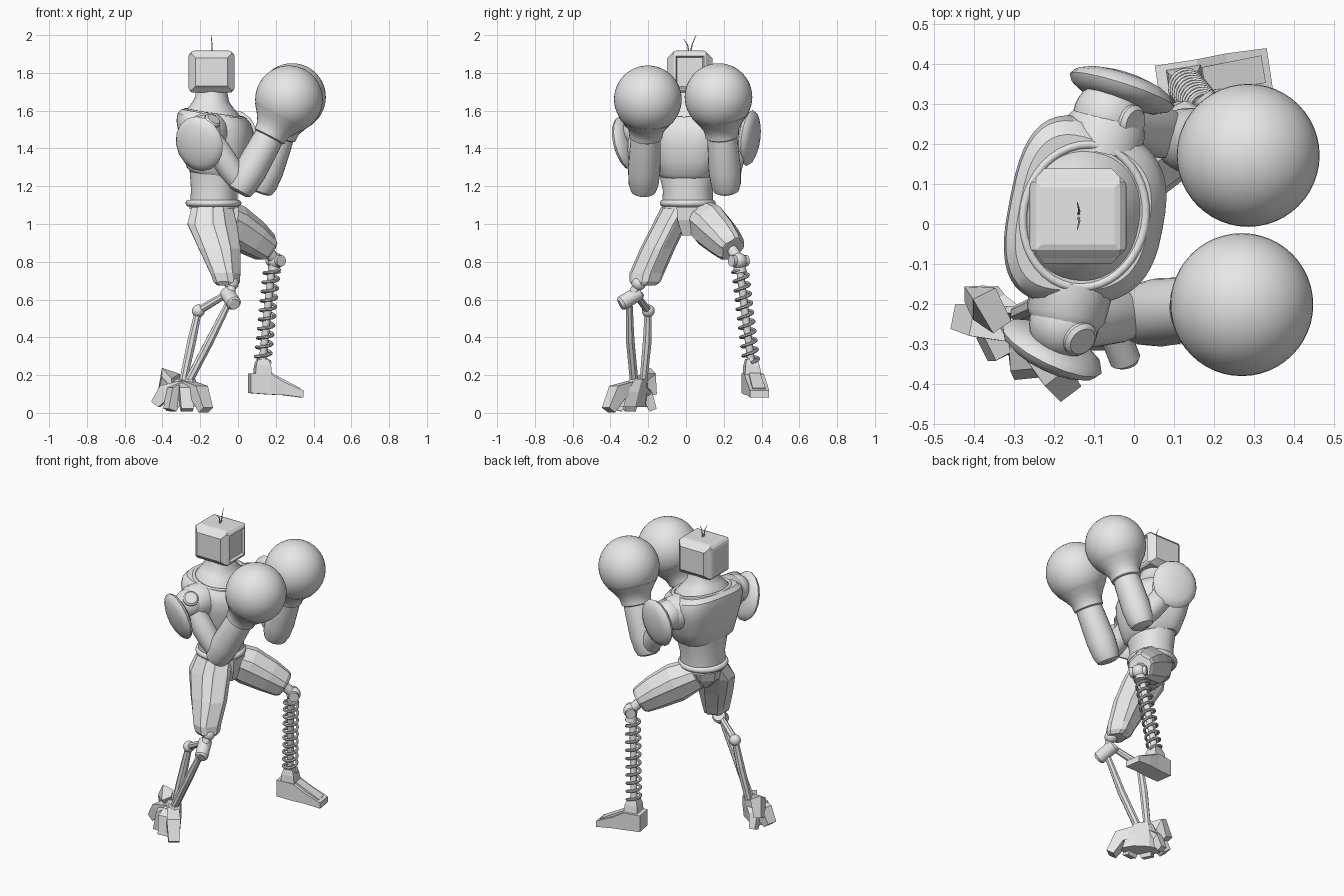
import bpy, bmesh
from math import sin, cos, pi
from mathutils import Vector as V

cube = bpy.data.objects.get("Cube")
if cube:
    bpy.data.objects.remove(cube)

grey = bpy.data.materials.new("plain_grey")
grey.use_nodes = True
grey.diffuse_color = (0.8, 0.8, 0.8, 1)
grey.node_tree.nodes["Principled BSDF"].inputs["Base Color"].default_value = (0.8, 0.8, 0.8, 1)


def finish(name, bm, smooth=True):
    """Turn a bmesh into a named, coloured object."""
    bmesh.ops.recalc_face_normals(bm, faces=bm.faces[:])
    me = bpy.data.meshes.new(name)
    bm.to_mesh(me)
    bm.free()
    me.materials.append(grey)
    ob = bpy.data.objects.new(name, me)
    bpy.context.collection.objects.link(ob)
    if smooth:
        bpy.ops.object.select_all(action='DESELECT')
        ob.select_set(True)
        bpy.context.view_layer.objects.active = ob
        bpy.ops.object.shade_smooth_by_angle(angle=0.6)
    return ob


def loft(name, points, radii, n=24, ref=(0, 0, 1), axis=None, power=1.0, taper=0.0, smooth=True, panel=0):
    """Skin rounded or polygonal sections along a path; radii are (along ref, across)."""
    pts = [V(p) for p in points]
    bm = bmesh.new()
    rings = []
    for i, p in enumerate(pts):
        t = V(axis) if axis else pts[min(i + 1, len(pts) - 1)] - pts[max(i - 1, 0)]
        t.normalize()
        u = V(ref) - t * t.dot(V(ref))
        u.normalize()
        w = t.cross(u)
        r = radii[i] if isinstance(radii, list) else radii
        a, b = r if isinstance(r, tuple) else (r, r)
        k = 2 ** 0.5 if n == 4 else 1
        ring = []
        for j in range(n):
            ang = 2 * pi * (j + (0.5 if n <= 10 else 0)) / n
            c, s = cos(ang), sin(ang)
            c = abs(c) ** power * (1 if c > 0 else -1)
            s = abs(s) ** power * (1 if s > 0 else -1)
            ring.append(bm.verts.new(p + u * (c * a * k) + w * (s * b * k * (1 - taper * c))))
        rings.append(ring)
    strips = [[bm.faces.new((lo[j], lo[j - 1], hi[j - 1], hi[j])) for lo, hi in zip(rings, rings[1:])]
              for j in range(n)]
    bm.faces.new(rings[0])
    bm.faces.new(rings[-1])
    bmesh.ops.recalc_face_normals(bm, faces=bm.faces[:])
    if panel:
        for strip in strips[::2]:
            bmesh.ops.inset_region(bm, faces=strip, thickness=0.008, depth=panel)
    return finish(name, bm, smooth)


def ball(name, loc, r, scale=(1, 1, 1), facing=None, seg=32):
    bm = bmesh.new()
    bmesh.ops.create_uvsphere(bm, u_segments=seg, v_segments=seg // 2, radius=r)
    bmesh.ops.scale(bm, vec=scale, verts=bm.verts[:])
    ob = finish(name, bm)
    ob.location = loc
    if facing:
        ob.rotation_euler = V(facing).to_track_quat('Z', 'Y').to_euler()


def band(name, centre, rx, ry, thick, turn, tilt):
    """Closed band around the body, made from a curve."""
    cu = bpy.data.curves.new(name, 'CURVE')
    cu.dimensions = '3D'
    cu.bevel_depth = thick
    sp = cu.splines.new('POLY')
    sp.points.add(39)
    for i, p in enumerate(sp.points):
        a = 2 * pi * i / 40
        p.co = (rx * cos(a), ry * sin(a), 0, 1)
    sp.use_cyclic_u = True
    cu.materials.append(grey)
    ob = bpy.data.objects.new(name, cu)
    bpy.context.collection.objects.link(ob)
    ob.location = centre
    ob.rotation_euler = (0, tilt, turn)


UP = (0, 0, 1)
CHEST = (0.982, -0.19, 0)      # the way the chest points
TURN = -0.19
LEAN = (0.15, -0.03, 1)        # chest sections dip towards the front


# Torso: each row is height, x, y, half depth, half width
def body(name, rows, axis, power, taper=0.0):
    loft(name, [(x, y, z) for z, x, y, a, b in rows], [(a, b) for z, x, y, a, b in rows],
         n=48, ref=CHEST, axis=axis, power=power, taper=taper)


body("abdomen", [(1.08, -.13, .01, .125, .135), (1.18, -.125, .01, .122, .132), (1.3, -.12, .01, .135, .16)], UP, 0.9)
body("chest", [(1.26, -.12, .01, .125, .15), (1.28, -.12, .01, .145, .17), (1.36, -.115, .02, .172, .198),
               (1.45, -.115, .022, .192, .218), (1.52, -.12, .025, .197, .23), (1.56, -.125, .025, .187, .218),
               (1.585, -.125, .02, .165, .19)], LEAN, 0.7, 0.13)
body("neck_yoke", [(1.55, -.125, .02, .155, .175), (1.59, -.127, .02, .14, .16), (1.625, -.132, .02, .112, .125),
                   (1.66, -.137, .02, .09, .097), (1.73, -.14, .02, .08, .085)], LEAN, 0.92)
band("collar", (-.125, .02, 1.58), .155, .18, .011, TURN, .15)
band("belt", (-.13, .01, 1.11), .13, .13, .018, 0, 0)

# Pelvis and crotch plate
loft("pelvis", [(-.13, .005, 1.1), (-.13, .005, 1.02), (-.11, .0, .95)], [(.13, .125), (.11, .1), (.06, .045)],
     n=8, ref=(1, 0, 0), axis=UP, smooth=False)
loft("crotch_plate", [(-.015, .005, 1.09), (-.02, .005, 1.02), (-.05, .005, .94)], [(.02, .055), (.02, .05), (.02, .025)],
     n=4, ref=(1, 0, 0), axis=UP, smooth=False)

# Box head with raised side panels and a sunken screen
bm = bmesh.new()
bmesh.ops.create_cube(bm, size=1)
bmesh.ops.scale(bm, vec=(.235, .195, .215), verts=bm.verts[:])
bmesh.ops.bevel(bm, geom=bm.edges[:], offset=.012, segments=1, affect='EDGES', profile=.5)
bm.normal_update()
for f in sorted(bm.faces, key=lambda f: -f.calc_area())[:6]:
    n = f.normal.copy()
    if abs(n.y) > .9:
        bmesh.ops.inset_region(bm, faces=[f], thickness=.012, depth=.008)
        bmesh.ops.inset_region(bm, faces=[f], thickness=.018, depth=.014)
    elif n.x > .9:
        bmesh.ops.inset_region(bm, faces=[f], thickness=.016, depth=.004)
        bmesh.ops.inset_region(bm, faces=[f], thickness=.01, depth=-.015)
    elif n.z > -.9:
        bmesh.ops.inset_region(bm, faces=[f], thickness=.02, depth=.005)
finish("head", bm, False).location = (-.14, .02, 1.805)
for side, top in ((-1, 1.98), (1, 2.0)):
    loft("antenna", [(-.14, .02 + side * .003, 1.9), (-.137, .02 + side * .012, 1.95), (-.142, .02 + side * .034, top)],
         [.004, .003, .001], n=6, ref=(1, 0, 0))

# Arms: shoulder, elbow, wrist, glove, shoulder pad
ARMS = {
    "right": dict(s=V((-.175, -.25, 1.49)), e=V((.02, -.225, 1.2)), w=V((.175, -.212, 1.48)), g=V((.27, -.202, 1.66)),
                  cap=(.42, -.4, .6), pad=(-.205, -.315, 1.425), face=(-.42, -.87, -.25)),
    "left": dict(s=V((-.065, .27, 1.49)), e=V((.125, .212, 1.2)), w=V((.225, .19, 1.48)), g=V((.286, .172, 1.672)),
                 cap=(.7, -.2, .6), pad=(-.03, .335, 1.455), face=(.3, .93, -.12)),
}
for side, a in ARMS.items():
    cap = V(a["cap"]).normalized()
    ball(side + "_shoulder", a["s"], .088)
    inner = V((-.12, .02, 1.48))
    loft(side + "_shoulder_socket", [a["s"].lerp(inner, .35), a["s"].lerp(inner, .08), a["s"]], [.105, .1, .085])
    loft(side + "_shoulder_cap", [a["s"], a["s"] + cap * .083, a["s"] + cap * .093], [.046, .046, .036])
    loft(side + "_upper_arm", [a["s"].lerp(a["e"], t) for t in (.1, .35, .7, 1)], [.06, .068, .065, .05])
    arm = [a["e"].lerp(a["w"], t) for t in (-.12, -.09, .03, .3, .8, 1)]
    loft(side + "_forearm", arm, [.05, .066, .079, .086, .081, .076], ref=(0, 1, 0))
    loft(side + "_glove_cuff", [a["w"].lerp(a["g"], t) for t in (-.12, -.09, .0, .12, .3, .5)],
         [.078, .088, .09, .095, .118, .15], n=32, ref=(0, 1, 0))
    ball(side + "_glove", a["g"], .179, seg=48)
    ball(side + "_shoulder_pad", a["pad"], .145, (.95, 1.03, .3), a["face"], seg=16)
    nrm = V(a["face"]).normalized()
    loft(side + "_pad_mount", [a["s"], V(a["pad"]) - nrm * .01], [.05, .04], n=12)

# Panelled thighs
loft("right_thigh", [(-.14, -.035, 1.09), (-.14, -.085, 1.0), (-.1, -.15, .87), (-.07, -.207, .74), (-.062, -.217, .695),
                     (-.055, -.225, .675)],
     [(.11, .09), (.135, .086), (.114, .088), (.08, .088), (.07, .078), (.05, .055)],
     n=10, ref=(1, 0, 0), axis=UP, smooth=False, panel=.006)
loft("left_thigh", [(-.12, .06, 1.05), (-.02, .13, .99), (.08, .195, .925), (.146, .238, .877), (.16, .248, .866)],
     [(.09, .1), (.115, .1), (.1, .09), (.081, .075), (.066, .062)], n=10, smooth=False, panel=.006)

# Left lower leg: knee joint, rod and coil spring
knee, ankle = V((.2, .28, .805)), V((.13, .345, .27))
ball("left_knee", knee, .042)
loft("left_knee_stem", [(.14, .235, .88), knee], .03, n=12)
loft("left_knee_pin", [knee + V((-.03, .04, 0)), knee + V((.03, -.04, 0))], .03, n=16)
loft("spring_cap", [knee + V((-.01, 0, -.02)), knee.lerp(ankle, .12)], [.03, .035], n=16, ref=(1, 0, 0))
top, low = knee.lerp(ankle, .08) - V((.015, 0, 0)), ankle
ax = (low - top).normalized()
u = ax.cross(V((0, 1, 0))).normalized()
w = ax.cross(u)
coil = []
for i in range(10 * 20 + 1):
    a = 2 * pi * i / 20
    coil.append(top.lerp(low, i / 200) + (u * cos(a) + w * sin(a)) * .04)
loft("leg_spring", coil, .0085, n=8, ref=ax)
loft("spring_rod", [top, low], .02, n=12, ref=(1, 0, 0))

# Left foot: ankle block and wedge
FOOT = (.985, .15, 0)
loft("left_ankle", [(.13, .35, .19), (.13, .347, .25), (.13, .345, .285)], [(.045, .045), (.04, .038), (.028, .028)],
     n=4, ref=FOOT, axis=UP, smooth=False)
loft("left_foot", [(.06, .345, .157), (.165, .36, .152), (.24, .375, .128), (.34, .39, .1)],
     [(.052, .052), (.055, .053), (.034, .053), (.019, .051)], n=4, axis=FOOT, smooth=False)
loft("left_foot_ridge", [(.17, .362, .2), (.32, .387, .122)], [(.012, .03), (.01, .035)], n=4, smooth=False)

# Right lower leg: hinge, crossbar and two struts
ball("right_knee", (-.035, -.25, .685), .038)
loft("right_knee_link", [(-.035, -.25, .69), (-.04, -.29, .61)], .025, n=12, ref=(1, 0, 0))
loft("right_knee_hinge", [(-.02, -.35, .575), (-.022, -.34, .58), (-.058, -.25, .635), (-.06, -.245, .64)],
     [.03, .039, .039, .03])
loft("crossbar", [(-.05, -.27, .635), (-.21, -.2, .54)], [.018, .022], n=8, smooth=False)
ball("rear_joint", (-.21, -.2, .54), .034)
loft("rear_strut", [(-.21, -.2, .54), (-.245, -.205, .38), (-.29, -.225, .17)], [.02, .025, .022],
     n=8, ref=(1, 0, 0), smooth=False)
loft("front_strut", [(-.045, -.3, .59), (-.15, -.295, .38), (-.26, -.275, .17)], [.018, .024, .024],
     n=8, ref=(1, 0, 0), smooth=False)

# Right foot: ankle core with a row of bent toes
loft("right_foot_core", [(-.28, -.25, .18), (-.29, -.275, .11), (-.29, -.285, .03)], [(.06, .04), (.1, .06), (.12, .055)],
     n=8, ref=(.82, -.57, 0), axis=UP, smooth=False)
TOES = [(-.435, -.235), (-.36, -.305), (-.27, -.365), (-.17, -.41)]
core = V((-.28, -.265, .14))
for i, (x, y) in enumerate(TOES):
    tip = V((x, y, .045 if i == 0 else .015))
    knuckle = core.lerp(tip, .68)
    knuckle.z = .11
    loft("toe_%d" % (i + 1), [core, knuckle, tip], [(.035, .035), (.04, .04), (.024, .032)], n=4, smooth=False)
loft("thumb_toe", [(-.33, -.24, .17), (-.375, -.2, .2), (-.4, -.175, .1)], [(.03, .03), (.035, .035), (.025, .02)],
     n=4, ref=(1, 0, 0), smooth=False)
loft("heel_claw", [core, (-.35, -.21, .1), (-.36, -.175, .016)], [(.03, .03), (.03, .03), (.02, .02)],
     n=4, ref=(1, 0, 0), smooth=False)
